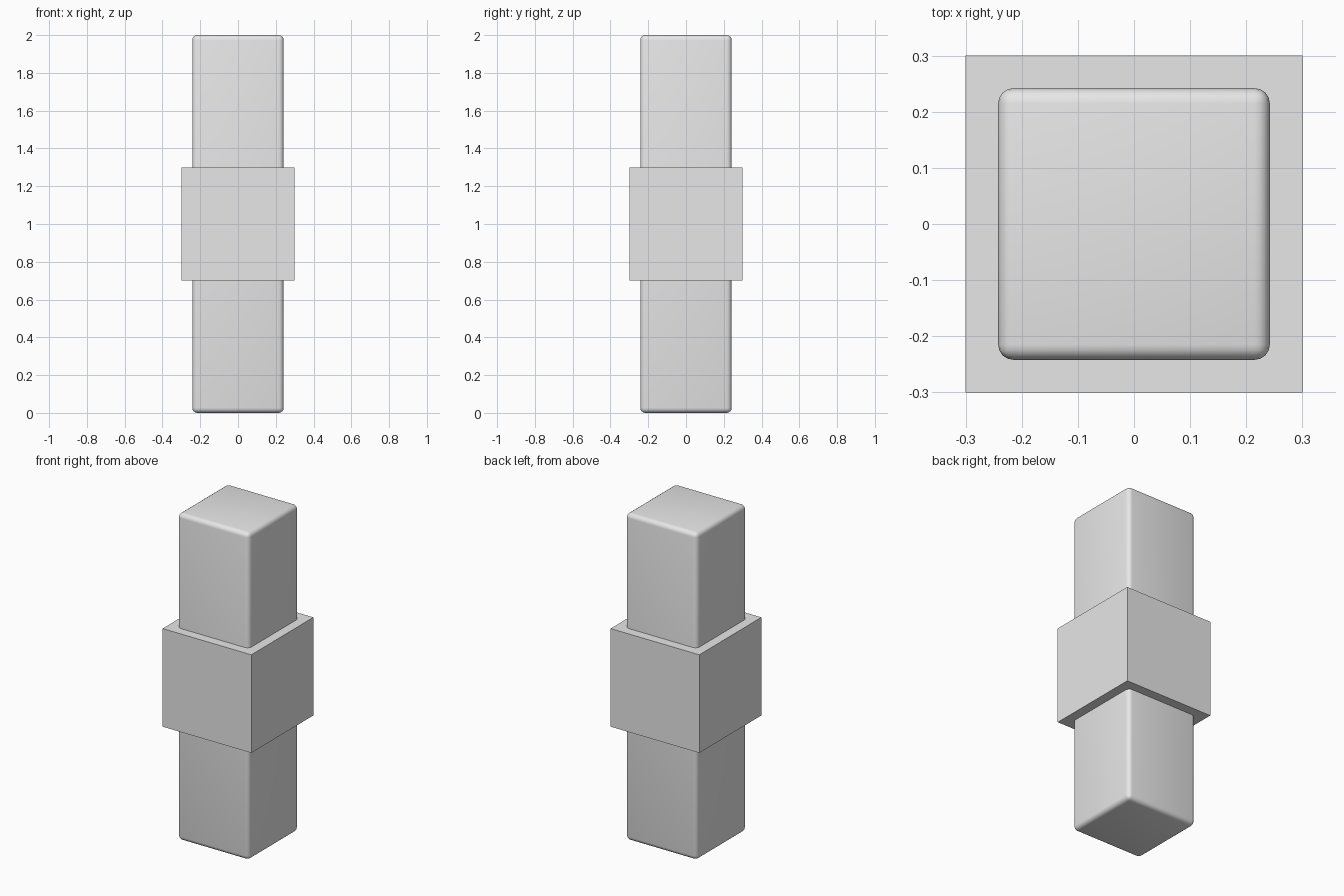
import bpy
import math

default_cube = bpy.data.objects.get("Cube")
if default_cube:
    bpy.data.objects.remove(default_cube, do_unlink=True)

GREY = (0.8, 0.8, 0.8, 1.0)
grey = bpy.data.materials.new("light_grey")
grey.use_nodes = True
grey.diffuse_color = GREY
for node in grey.node_tree.nodes:
    if node.type == "BSDF_PRINCIPLED":
        node.inputs["Base Color"].default_value = GREY


def box(name, width, height):
    """Square box centred at mid height of the model."""
    bpy.ops.mesh.primitive_cube_add(size=1, location=(0, 0, 1))
    obj = bpy.context.object
    obj.name = name
    obj.scale = (width, width, height)
    bpy.ops.object.transform_apply(location=False, rotation=False, scale=True)
    obj.data.materials.append(grey)
    return obj


# Tall square bar with softly rounded edges
bar = box("rounded_bar", 0.484, 2.0)
bevel = bar.modifiers.new("rounded_edges", "BEVEL")
bevel.width = 0.027
bevel.segments = 4
bpy.ops.object.modifier_apply(modifier=bevel.name)
bpy.ops.object.shade_smooth_by_angle(angle=math.radians(30))

# Sharp-edged block around the middle
box("middle_block", 0.6, 0.6)
